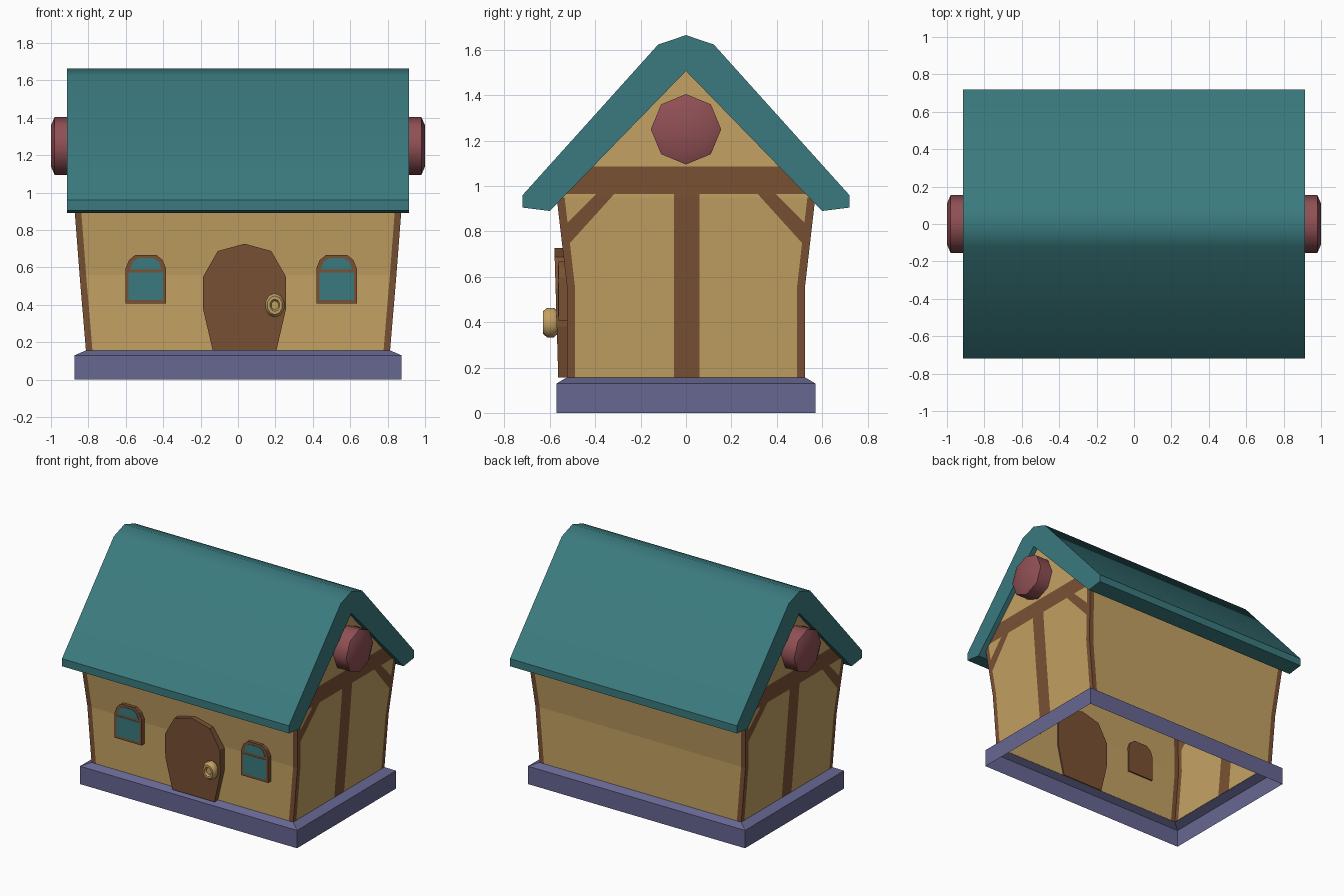
import bpy, bmesh, math
from mathutils import Vector

if "Cube" in bpy.data.objects:
    bpy.data.objects.remove(bpy.data.objects["Cube"])


def mat(name, rgb):
    m = bpy.data.materials.new(name)
    m.diffuse_color = (*rgb, 1)
    m.use_nodes = True
    m.node_tree.nodes["Principled BSDF"].inputs["Base Color"].default_value = m.diffuse_color
    return m


PLASTER = mat("plaster_tan", (0.55, 0.36, 0.125))
TIMBER = mat("timber_brown", (0.195, 0.083, 0.034))
TEAL = mat("roof_teal", (0.043, 0.195, 0.21))
STONE = mat("stone_purple", (0.135, 0.135, 0.29))
RED = mat("beam_red", (0.28, 0.08, 0.09))


def finish(name, bm, mats, smooth=None):
    bmesh.ops.recalc_face_normals(bm, faces=bm.faces)
    me = bpy.data.meshes.new(name)
    bm.to_mesh(me)
    bm.free()
    for m in mats:
        me.materials.append(m)
    ob = bpy.data.objects.new(name, me)
    bpy.context.collection.objects.link(ob)
    if smooth:
        bpy.ops.object.select_all(action='DESELECT')
        ob.select_set(True)
        bpy.context.view_layer.objects.active = ob
        bpy.ops.object.shade_smooth_by_angle(angle=math.radians(smooth))
    return ob


def loft(bm, rings):
    """Join closed rings of points with quads; returns the vertex rings."""
    vs = [[bm.verts.new(p) for p in r] for r in rings]
    n = len(rings[0])
    for a, b in zip(vs, vs[1:]):
        for i in range(n):
            j = (i + 1) % n
            bm.faces.new((a[i], a[j], b[j], b[i]))
    return vs


def solid(name, rings, m, smooth=None):
    bm = bmesh.new()
    vs = loft(bm, rings)
    bm.faces.new(vs[0])
    bm.faces.new(vs[-1])
    return finish(name, bm, [m], smooth)


def mirrored(pts):
    """Half outline (positive side) to full outline."""
    return pts + [(-a, b) for a, b in reversed(pts) if a > 0]


# stone base: an open skirt with a sloped top
def rect(x, y, z):
    return [(-x, -y, z), (x, -y, z), (x, y, z), (-x, y, z)]


bm = bmesh.new()
loft(bm, [rect(.875, .57, 0), rect(.875, .57, .13), rect(.812, .524, .157)])
finish("stone_base", bm, [STONE])

# walls: flared shell with corner post strips and gables
LEVELS = [(.155, .813, .525), (.56, .847, .525), (.95, .877, .57)]
T = .035


def wall_ring(z, x, y):
    a, b = x - T, y - T
    return [(px, py, z) for px, py in (
        (-x, -y), (-a, -y), (a, -y), (x, -y), (x, -b), (x, b),
        (x, y), (a, y), (-a, y), (-x, y), (-x, b), (-x, -b))]


def wall_edge(z):
    for (z0, x0, y0), (z1, x1, y1) in zip(LEVELS, LEVELS[1:]):
        if z <= z1:
            t = (z - z0) / (z1 - z0)
            return x0 + t * (x1 - x0), y0 + t * (y1 - y0)
    return 9, 9


bm = bmesh.new()
vs = loft(bm, [wall_ring(*lv) for lv in LEVELS])
top = vs[-1]
for side, ids in ((1, (3, 4, 5, 6)), (-1, (9, 10, 11, 0))):
    apex = bm.verts.new((side * .877, 0, 1.53))
    bm.faces.new([top[i] for i in ids] + [apex])
bm.normal_update()

# cut the timber outlines into the gable ends
cuts = [((0, 0, .965), (0, 0, 1)), ((0, 0, 1.085), (0, 0, 1)),
        ((0, -.053, 0), (0, 1, 0)), ((0, .06, 0), (0, 1, 0))]
for s in (1, -1):
    cuts += [((0, 0, 1.36), (0, s, 1)), ((0, 0, 1.314), (0, s * 1.105, 1))]
for co, no in cuts:
    fs = [f for f in bm.faces if abs(f.normal.x) > .7]
    geom = fs + list({e for f in fs for e in f.edges}) + list({v for f in fs for v in f.verts})
    bmesh.ops.bisect_plane(bm, geom=geom, plane_co=co, plane_no=Vector(no).normalized(), dist=1e-5)
    bm.normal_update()

for f in bm.faces:
    c = f.calc_center_median()
    y, z = abs(c.y), c.z
    ex, ey = wall_edge(z)
    if abs(f.normal.x) > .7:
        timber = (.965 < z < 1.085 or z < .965 and (
            -.053 < c.y < .06 or y > ey - T
            or (1.105 * y + z > 1.314 and y + z < 1.36)))
    else:
        timber = abs(c.x) > ex - T
    f.material_index = int(timber)
finish("timbered_walls", bm, [PLASTER, TIMBER])

# roof: one thick profile along x
outer = [(0, 1.665), (.123, 1.623), (.72, .96), (.72, .905), (.6, .89)]
profile = outer + [(0, 1.507)] + [(-a, b) for a, b in reversed(outer[1:])]
solid("roof", [[(x, y, z) for y, z in profile] for x in (-.915, .915)], TEAL, 40)


# octagonal ridge beam ends
def octagon(r, x):
    return [(x, r * math.sin(i * math.pi / 4), 1.25 + r * math.cos(i * math.pi / 4))
            for i in range(8)]


for s, side in ((1, "right"), (-1, "left")):
    solid("beam_end_" + side,
          [octagon(r, s * x) for r, x in ((.155, .85), (.155, .98), (.11, 1.0))], RED, 50)


# front plates: outline in x, z given depth
def plate(name, pts, m, cx, front, back, lean=0.0):
    solid(name, [[(cx + x, y - lean * (z - .155) * (y == front), z) for x, z in pts]
                 for y in (back, front)], m)


# door, slightly leaning
plate("door", mirrored([(.17, .155), (.222, .38), (.222, .55), (.143, .688), (0, .727)]),
      TIMBER, .035, -.563, -.515, .03)

# windows with two panes each
for cx, side in ((-.493, "left"), (.527, "right")):
    plate("window_frame_" + side,
          mirrored([(.108, .408), (.108, .595), (.09, .64), (.055, .668)]),
          TIMBER, cx, -.561, -.515)
    plate("lower_pane_" + side, mirrored([(.092, .426), (.092, .572)]),
          TEAL, cx, -.564, -.56)
    plate("upper_pane_" + side, mirrored([(.084, .59), (.07, .63), (.04, .65)]),
          TEAL, cx, -.564, -.56)

# door knob with a dished front
knob = [(.045, -.56), (.065, -.582), (.065, -.612), (.05, -.63), (.033, -.63), (.024, -.617)]
solid("door_knob", [[(.197 + .82 * r * math.sin(i * math.pi / 5), y,
                      .398 + r * math.cos(i * math.pi / 5)) for i in range(10)]
                    for r, y in knob], PLASTER, 40)
